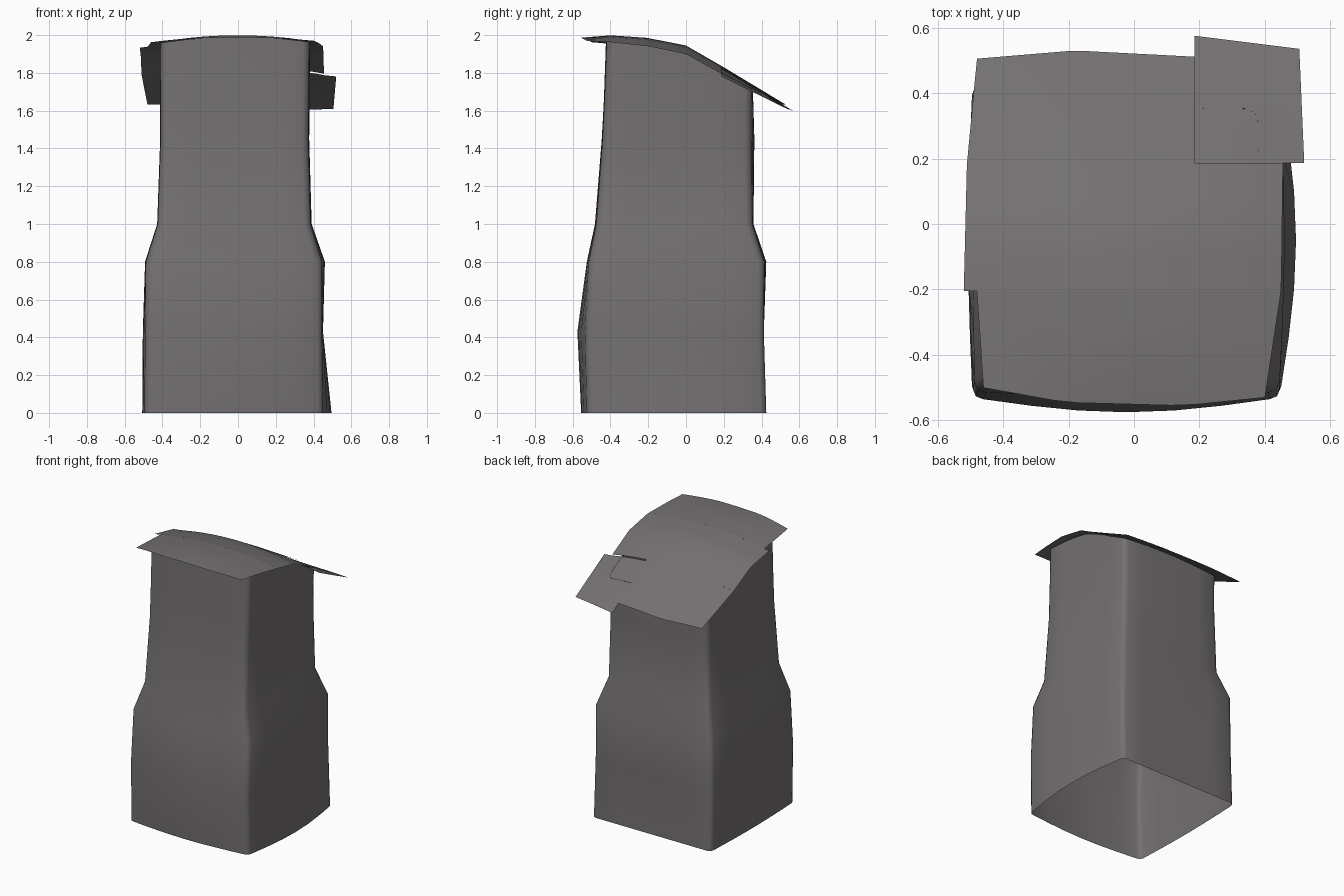
import bpy, bmesh, math

if "Cube" in bpy.data.objects:
    bpy.data.objects.remove(bpy.data.objects["Cube"])

def material(name, rgb):
    m = bpy.data.materials.new(name)
    m.diffuse_color = (*rgb, 1)
    m.use_nodes = True
    m.node_tree.nodes["Principled BSDF"].inputs["Base Color"].default_value = m.diffuse_color
    return m

stone = material("warm grey", (0.175, 0.162, 0.168))

def interp(t, pts):
    if t <= pts[0][0]:
        return pts[0][1]
    for (a, u), (b, v) in zip(pts, pts[1:]):
        if t <= b:
            return u + (v - u) * (t - a) / (b - a)
    (a, u), (b, v) = pts[-2:]
    return v + (v - u) * (t - b) / (b - a)

def roof_z(x, y):
    ridge = interp(y, [(-.55, 1.987), (-.4, 1.999), (-.2, 1.985), (0, 1.945),
                       (.2, 1.83), (.52, 1.637)])
    drop = interp(y, [(-.55, .02), (-.4, .042), (0, .045), (.2, .04), (.5, .012)])
    return ridge - drop * min(1.2, (abs(x) / .45) ** 2)

def finish(bm, name, angle):
    me = bpy.data.meshes.new(name)
    bm.to_mesh(me)
    bm.free()
    me.materials.append(stone)
    ob = bpy.data.objects.new(name, me)
    bpy.context.collection.objects.link(ob)
    bpy.context.view_layer.objects.active = ob
    ob.select_set(True)
    bpy.ops.object.shade_smooth_by_angle(angle=math.radians(angle))
    ob.select_set(False)
    return ob

# Body: open tube of rounded, slightly bulging square rings
# z, x0, x1, y0, y1, bulges (front, right, back, left), corner radius
RINGS = [
    (0,    -.495, .45, -.525, .425, (.03, .045, 0, .012), .03),
    (.43,  -.492, .445, -.535, .412, (.04, .005, 0, .012), .03),
    (.8,   -.488, .445, -.515, .415, (.01, .015, .01, .004), .035),
    (1.0,  -.425, .385, -.475, .352, (.007, .005, .005, .003), .035),
    (1.45, -.41, .373, -.442, .348, (.004, .004, .014, .002), .035),
    (1.65, -.41, .375, -.432, .348, (.003, .004, .008, .002), .035),
    (None, -.41, .378, -.42, .352, (.003, .004, .003, .002), .035),
]

def ring(x0, x1, y0, y1, bulge, r):
    # corners in order: front-left, front-right, back-right, back-left
    cs = [(x0, y0), (x1, y0), (x1, y1), (x0, y1)]
    normals = [(0, -1), (1, 0), (0, 1), (-1, 0)]
    pts = []
    for i in range(4):
        (ax, ay), (bx, by) = cs[i], cs[(i + 1) % 4]
        n = normals[i]
        ux, uy = -n[1], n[0]
        L = abs(bx - ax) + abs(by - ay)
        # rounded start corner
        cx, cy = ax + ux * r - n[0] * r, ay + uy * r - n[1] * r
        d = .7071 * r
        pts.append((cx - ux * d + n[0] * d, cy - uy * d + n[1] * d))
        # side with a soft bulge
        for k in range(7):
            t = k / 6
            s = r + (L - 2 * r) * t
            b = bulge[i] * math.sin(math.pi * t)
            pts.append((ax + ux * s + n[0] * b, ay + uy * s + n[1] * b))
    return pts

bm = bmesh.new()
loops = []
for z, x0, x1, y0, y1, bulge, r in RINGS:
    loops.append([bm.verts.new((x, y, roof_z(x, y) - .006 if z is None else z))
                  for x, y in ring(x0, x1, y0, y1, bulge, r)])
for lo, hi in zip(loops, loops[1:]):
    n = len(lo)
    for i in range(n):
        j = (i + 1) % n
        bm.faces.new((lo[i], lo[j], hi[j], hi[i]))
finish(bm, "chimney_body", 50)

# Roof: thin curved sheets, each a grid between a left and right edge
def sheet(name, left, right, front, back, y_cuts, nx=12, lower=0):
    bm = bmesh.new()
    rows = []
    last = len(y_cuts) - 1
    for k, y in enumerate(y_cuts):
        xl, xr = interp(y, left), interp(y, right)
        row = []
        for i in range(nx + 1):
            x = xl + (xr - xl) * i / nx
            yy = interp(x, front) if k == 0 else interp(x, back) if k == last else y
            row.append(bm.verts.new((x, yy, roof_z(x, yy) - lower)))
        rows.append(row)
    for a, b in zip(rows, rows[1:]):
        for i in range(nx):
            bm.faces.new((a[i], a[i + 1], b[i + 1], b[i]))
    return finish(bm, name, 40)

flat = lambda v: [(-1, v), (1, v)]
FRONT = [(-.46, -.5), (-.21, -.545), (.15, -.555), (.4, -.53)]
BACK = [(-.48, .505), (-.18, .53), (.185, .511)]
RIGHT = [(-.53, .4), (-.2, .45), (.19, .455)]

sheet("roof_front", [(-.5, -.46), (-.205, -.48)], RIGHT, FRONT, flat(-.205),
      [-.53, -.4, -.3, -.205])
sheet("roof_middle", [(-.205, -.52), (.2, -.51)], RIGHT, flat(-.205), flat(.187),
      [-.205, -.1, 0, .1, .187])
sheet("roof_back", [(.187, -.51), (.505, -.48)], flat(.185), flat(.187), BACK,
      [.187, .3, .4, .511])
# slipped corner tile, overhanging back and right
sheet("roof_corner_tile", flat(.185), [(.187, .52), (.535, .505)], flat(.187),
      [(.185, .575), (.505, .535)], [.187, .3, .42, .535], 6, .008)
